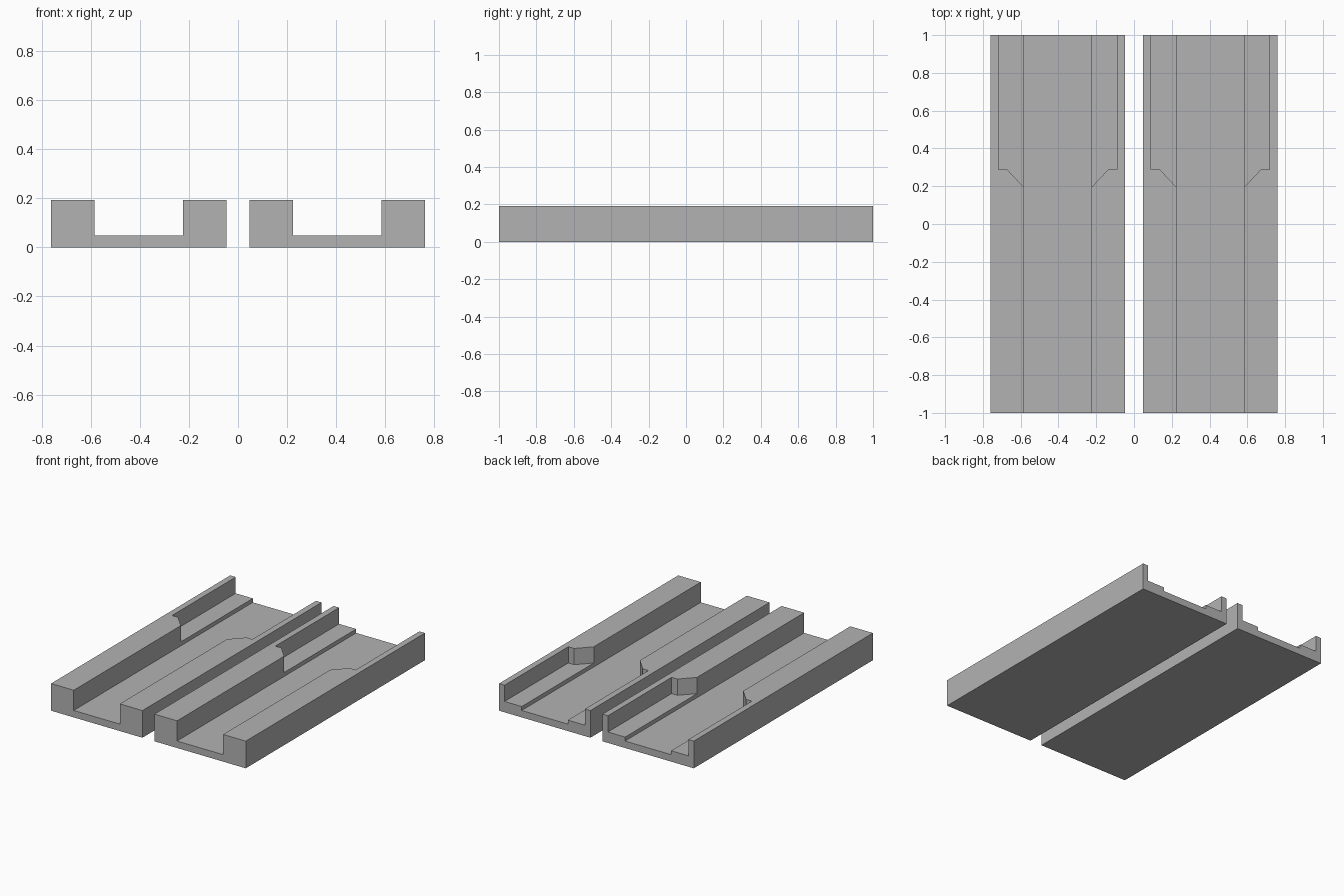
import bpy, bmesh
from mathutils import Vector

cube = bpy.data.objects.get("Cube")
if cube:
    bpy.data.objects.remove(cube, do_unlink=True)

GREY = (0.45, 0.45, 0.45, 1.0)
mat = bpy.data.materials.new("plain_grey")
mat.use_nodes = True
mat.diffuse_color = GREY
mat.node_tree.nodes["Principled BSDF"].inputs["Base Color"].default_value = GREY

HEIGHT, FLOOR, LEDGE = 0.192, 0.049, 0.077
OUTER, INNER = 0.357, 0.18        # half widths of the channel
CENTRE = 0.404


def mirrored(half):
    """Close a half outline by mirroring it across x = 0."""
    return half + [(-x, v) for x, v in reversed(half)]


def prism(name, points, offset):
    """Extrude a closed outline of 3D points along an offset."""
    bm = bmesh.new()
    face = bm.faces.new([bm.verts.new(p) for p in points])
    ext = bmesh.ops.extrude_face_region(bm, geom=[face])
    verts = [g for g in ext["geom"] if isinstance(g, bmesh.types.BMVert)]
    bmesh.ops.translate(bm, verts=verts, vec=Vector(offset))
    bmesh.ops.recalc_face_normals(bm, faces=bm.faces)
    mesh = bpy.data.meshes.new(name)
    bm.to_mesh(mesh)
    bm.free()
    mesh.materials.append(mat)
    obj = bpy.data.objects.new(name, mesh)
    bpy.context.collection.objects.link(obj)
    return obj


# U-shaped cross-section, and the plan of the widened rear pocket
section = mirrored([(INNER, FLOOR), (INNER, HEIGHT), (OUTER, HEIGHT), (OUTER, 0)])
pocket = mirrored([(0.1, 0.111), (0.268, 0.289), (0.314, 0.289), (0.314, 1.1)])

for side, x0 in (("left", CENTRE), ("right", -CENTRE)):
    # Channel body
    body = prism(f"{side}_channel", [(x + x0, -1, z) for x, z in section], (0, 2, 0))
    # Rear pocket, cut into both walls down to the ledge
    cutter = prism("pocket_cutter", [(x + x0, y, LEDGE) for x, y in pocket], (0, 0, 0.3))
    cutter.hide_render = True
    mod = body.modifiers.new("rear_pocket", "BOOLEAN")
    mod.operation = "DIFFERENCE"
    mod.solver = "EXACT"
    mod.object = cutter
    bpy.context.view_layer.objects.active = body
    bpy.ops.object.modifier_apply(modifier=mod.name)
    bpy.data.objects.remove(cutter, do_unlink=True)
